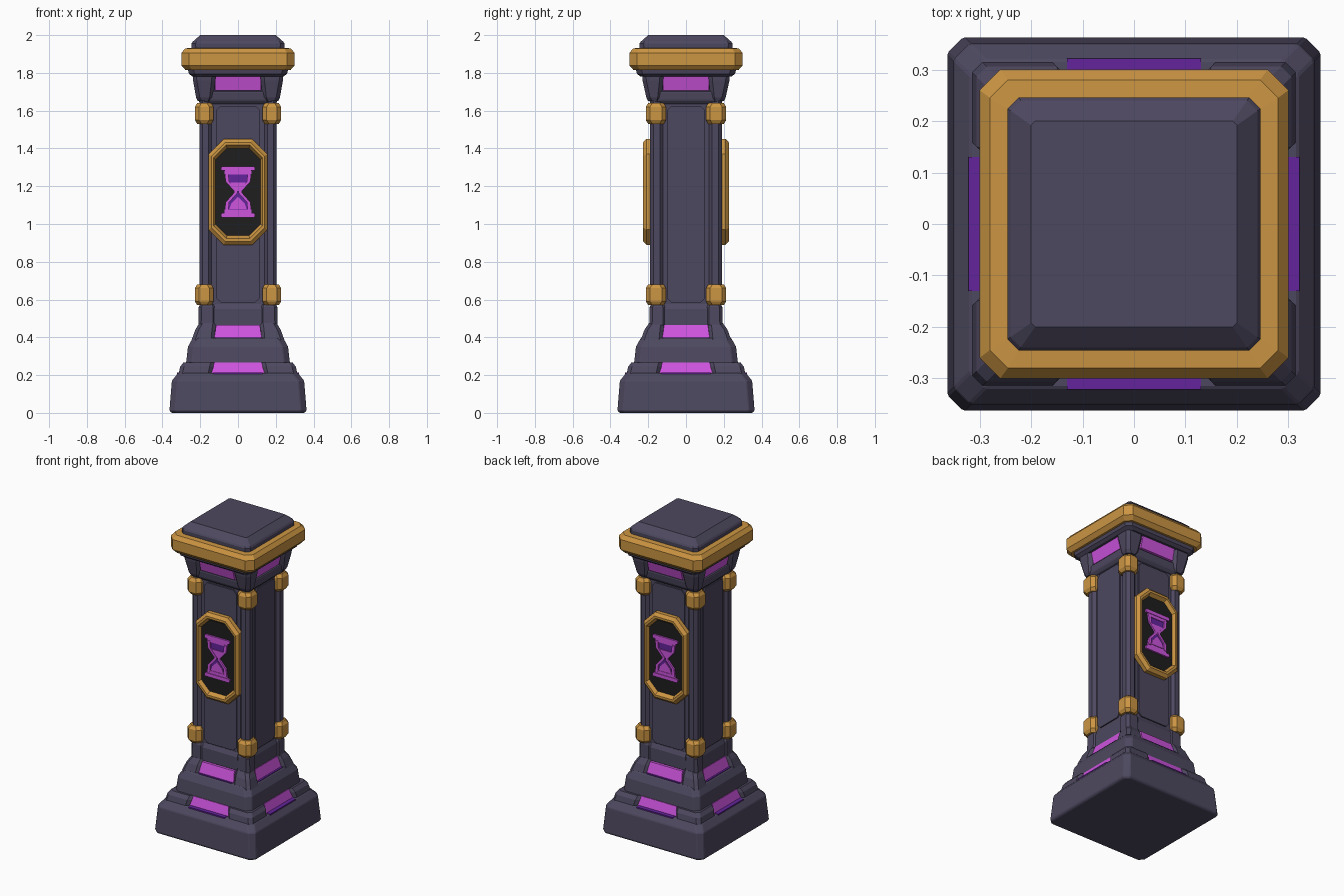
import bpy, bmesh
from mathutils import Matrix

cube = bpy.data.objects.get("Cube")
if cube:
    bpy.data.objects.remove(cube, do_unlink=True)


def material(name, rgb):
    m = bpy.data.materials.new(name)
    m.use_nodes = True
    m.diffuse_color = (*rgb, 1)
    m.node_tree.nodes["Principled BSDF"].inputs["Base Color"].default_value = (*rgb, 1)
    return m


SLATE = material("slate stone", (0.075, 0.065, 0.115))
GOLD = material("warm gold", (0.60, 0.30, 0.055))
PINK = material("glowing violet", (0.62, 0.09, 0.74))
PURPLE = material("deep purple", (0.127, 0.017, 0.33))
BLACK = material("charcoal", (0.013, 0.013, 0.014))


def finish(name, bm, mat, bevel=0):
    bmesh.ops.recalc_face_normals(bm, faces=bm.faces)
    me = bpy.data.meshes.new(name)
    bm.to_mesh(me)
    bm.free()
    me.materials.append(mat)
    ob = bpy.data.objects.new(name, me)
    bpy.context.collection.objects.link(ob)
    if bevel:
        mod = ob.modifiers.new("soft edges", "BEVEL")
        mod.width, mod.segments, mod.limit_method = bevel, 1, "ANGLE"
    return ob


def octagon(x0, x1, y0, y1, c):
    return [(x0 + c, y0), (x1 - c, y0), (x1, y0 + c), (x1, y1 - c),
            (x1 - c, y1), (x0 + c, y1), (x0, y1 - c), (x0, y0 + c)]


def loft(bm, rings, place=lambda x, y, z: (x, y, z)):
    """Skin a list of (z, outline) rings and close both ends."""
    rows = [[bm.verts.new(place(x, y, z)) for x, y in pts] for z, pts in rings]
    n = len(rows[0])
    for a, b in zip(rows, rows[1:]):
        for i in range(n):
            j = (i + 1) % n
            bm.faces.new((a[i], a[j], b[j], b[i]))
    bm.faces.new(rows[0][::-1])
    bm.faces.new(rows[-1])


def stack(name, mat, sections, bevel=0):
    """Centred tier: sections are (z, half x, half y, corner cut)."""
    bm = bmesh.new()
    loft(bm, [(z, octagon(-hx, hx, -hy, hy, c)) for z, hx, hy, c in sections])
    return finish(name, bm, mat, bevel)


def corners(name, mat, sections, cut, bevel=0):
    """Four mirrored corner blocks: sections are (z, x in, x out, y in, y out)."""
    bm = bmesh.new()
    for sx in (-1, 1):
        for sy in (-1, 1):
            loft(bm, [(z, octagon(a, b, c, d, cut)) for z, a, b, c, d in sections],
                 lambda x, y, z: (x * sx, y * sy, z))
    return finish(name, bm, mat, bevel)


def panels(name, mat, outline, depth, turns, scale_y=1.0):
    """Prism of (x, z, distance) points facing outward, repeated around the column."""
    bm = bmesh.new()
    for t in turns:
        rot = Matrix.Scale(scale_y, 4, (0, 1, 0)) @ Matrix.Rotation(t * 1.5707963, 4, "Z")
        front = [bm.verts.new(rot @ Matrix.Translation((x, -d, z)).translation) for x, z, d in outline]
        back = [bm.verts.new(rot @ Matrix.Translation((x, depth - d, z)).translation) for x, z, d in outline]
        n = len(front)
        bm.faces.new(front)
        bm.faces.new(back[::-1])
        for i in range(n):
            j = (i + 1) % n
            bm.faces.new((front[i], back[i], back[j], front[j]))
    return finish(name, bm, mat)


ALL, FACES = range(4), (0, 2)

# Stepped base
stack("base_plinth", SLATE, [(0, .352, .352, .025), (.012, .363, .363, .03), (.17, .35, .35, .03),
                             (.21, .318, .318, .03), (.212, .28, .28, .03), (.27, .25, .25, .03)], .004)
corners("plinth_corners", SLATE, [(.2, .14, .316, .14, .316), (.245, .13, .306, .13, .306),
                                  (.268, .125, .288, .125, .288)], .02)
stack("middle_tier", SLATE, [(.262, .275, .275, .03), (.35, .265, .265, .03), (.395, .24, .24, .03),
                             (.4, .215, .21, .03), (.47, .19, .18, .03)], .004)
corners("middle_tier_corners", SLATE, [(.385, .125, .246, .125, .24), (.44, .12, .226, .12, .22),
                                       (.475, .115, .205, .115, .195)], .018)
stack("shaft_foot", SLATE, [(.462, .2, .187, .03), (.55, .2, .187, .03), (.58, .188, .173, .03)], .004)
corners("shaft_foot_corners", SLATE, [(.465, .118, .21, .108, .194), (.56, .118, .208, .108, .192),
                                      (.575, .122, .2, .112, .184)], .015)

# Shaft with corner posts and raised panels
stack("shaft", SLATE, [(.55, .188, .174, .03), (1.67, .188, .174, .03)])
corners("corner_posts", SLATE, [(.57, .138, .205, .12, .19), (1.65, .138, .205, .12, .19)], .018)
for name, turns, half, dist in (("front_back_panels", FACES, .115, .182), ("side_panels", (1, 3), .1, .196)):
    outline = [(x, z + 1.105, dist) for x, z in octagon(-half, half, -.52, .52, .022)]
    panels(name, SLATE, outline, .02, turns)

# Gold corner clasps
for name, z in (("lower_clasps", .625), ("upper_clasps", 1.585)):
    corners(name, GOLD, [(z - .055, .142, .216, .118, .2), (z - .035, .13, .228, .106, .213),
                         (z + .035, .13, .228, .106, .213), (z + .055, .142, .216, .118, .2)], .022)

# Flared capital
stack("capital_core", SLATE, [(1.635, .195, .18, .03), (1.655, .212, .197, .03), (1.7, .216, .203, .03),
                              (1.71, .195, .185, .03), (1.79, .215, .21, .03)], .004)
corners("capital_corners", SLATE, [(1.65, .14, .212, .135, .2), (1.67, .13, .222, .13, .21),
                                   (1.76, .12, .238, .12, .23), (1.79, .118, .24, .118, .232)], .02)
stack("capital_slab", SLATE, [(1.78, .24, .24, .03), (1.795, .26, .26, .03), (1.83, .268, .268, .03)])

# Gold cornice and stone cap
stack("gold_cornice", GOLD, [(1.815, .278, .278, .035), (1.84, .3, .3, .04), (1.905, .3, .3, .04),
                             (1.93, .28, .28, .035), (1.932, .24, .24, .02)])
stack("stone_cap", SLATE, [(1.92, .245, .245, .022), (1.955, .246, .246, .022), (1.965, .24, .24, .02),
                           (2.0, .2, .2, .008)])


# Glowing windows in the base and capital
def windows(name, z0, z1, w0, w1, d0, d1, scale_y=1.0):
    panels(name, PINK, [(-w0, z0, d0), (w0, z0, d0), (w1, z1, d1), (-w1, z1, d1)], .03, ALL, scale_y)


windows("plinth_windows", .212, .268, .14, .125, .296, .278)
windows("middle_windows", .398, .465, .125, .116, .224, .203)
windows("capital_windows", 1.708, 1.785, .122, .12, .208, .228)

# Dark violet window sills
for name, z, w, d in (("plinth_sills", .211, .13, .322), ("middle_sills", .398, .12, .235)):
    panels(name, PURPLE, [(-w, z - .006, d), (w, z - .006, d), (w, z + .002, d), (-w, z + .002, d)], .05, ALL)

# Framed plaques on the front and back
MID = 1.17
for side, s in (("front", 1), ("back", -1)):
    bm = bmesh.new()
    rings = [(.17, .148, .272, .078), (.185, .156, .28, .08), (.21, .156, .28, .08), (.227, .14, .262, .073),
             (.227, .13, .248, .068), (.2, .118, .23, .06)]
    loft(bm, [(d, octagon(-hx, hx, -hz, hz, c)) for d, hx, hz, c in rings],
         lambda x, y, d: (x * s, -d * s, MID + y))
    finish(side + "_plaque_frame", bm, GOLD)
plate = [(x, z + MID, .206) for x, z in octagon(-.119, .119, -.231, .231, .06)]
panels("plaque_plates", BLACK, plate, .008, FACES)

# Hourglass emblem: bars, glass walls and sand
def emblem(name, pts, d=.217, mat=PINK):
    panels(name, mat, [(x, z + MID, d) for x, z in pts], .014, FACES)


for end, s in (("top", 1), ("bottom", -1)):
    emblem(end + "_bar", octagon(-.09, .09, min(s * .112, s * .135), max(s * .112, s * .135), .006))
    emblem(end + "_inner_bar", octagon(-.072, .072, min(s * .092, s * .113), max(s * .092, s * .113), .004), .213)
wall = [(.07, .1), (.066, .055), (.022, .006), (.022, -.006), (.066, -.055), (.07, -.1)]
for side, s in (("left", 1), ("right", -1)):
    emblem(side + "_glass_wall", [(x * s, z) for x, z in wall] + [((x - .019) * s, z) for x, z in wall[::-1]])
emblem("glass_shadow", wall + [(-x, z) for x, z in wall[::-1]], .209, PURPLE)
emblem("upper_sand", [(-.042, .05), (.042, .05), (.005, .004), (-.005, .004)], .214)
emblem("lower_sand", [(-.046, -.09), (.046, -.09), (.035, -.06), (0, -.025), (-.035, -.06)], .214)
